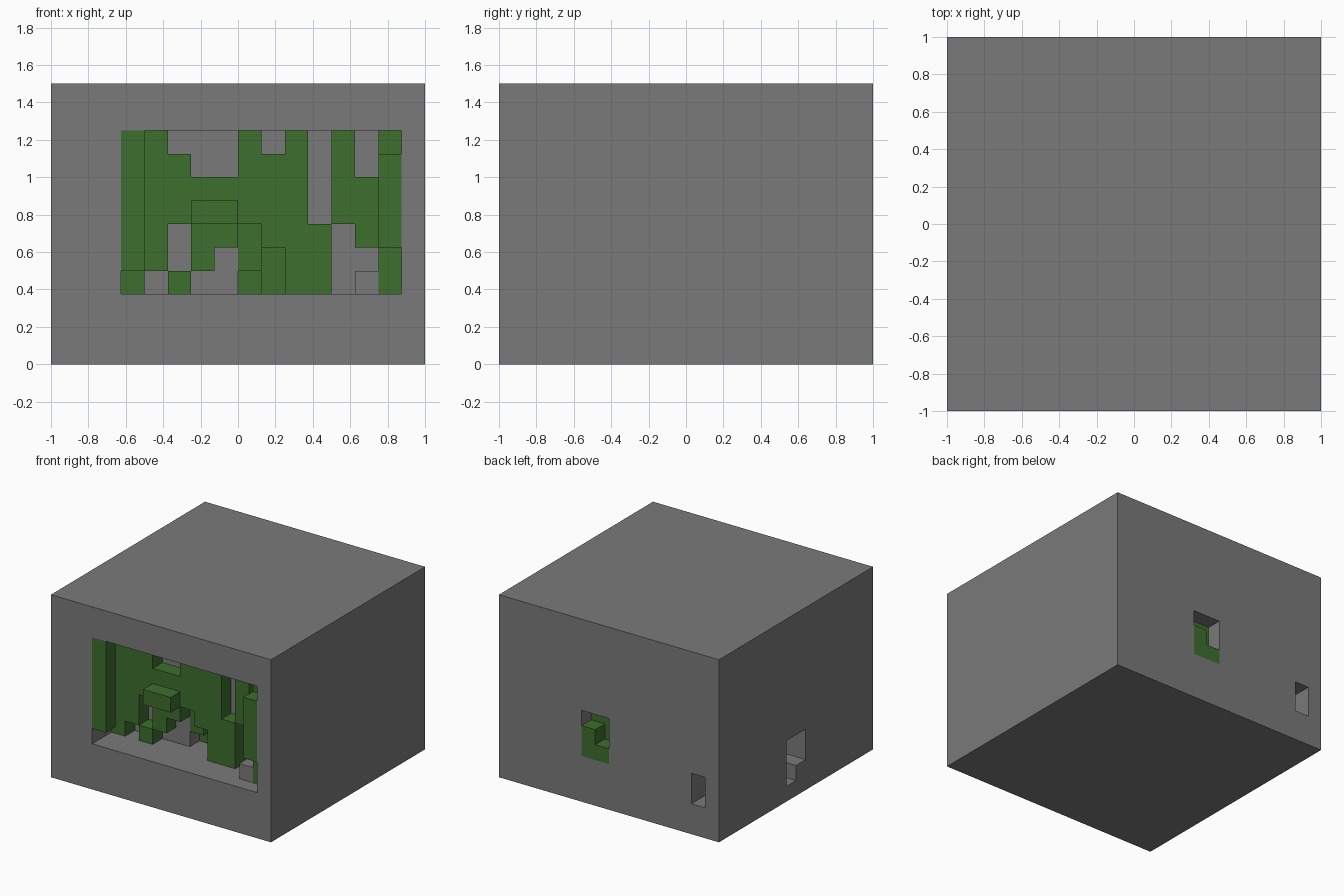
import bpy, bmesh
from itertools import product
from mathutils import Vector

old = bpy.data.objects.get("Cube")
if old:
    bpy.data.objects.remove(old, do_unlink=True)

CELL = 0.125
SIZE = (16, 16, 12)
cells = {}          # block position -> kind of block


def fill(kind, xs, ys, zs):
    """Fill (or carve, when kind is None) a box of blocks, inclusive ranges."""
    for p in product(*(range(a, b + 1) for a, b in (xs, ys, zs))):
        if kind:
            cells[p] = kind
        else:
            cells.pop(p, None)


def material(name, colour):
    mat = bpy.data.materials.new(name)
    mat.use_nodes = True
    mat.diffuse_color = (*colour, 1)
    bsdf = mat.node_tree.nodes["Principled BSDF"]
    bsdf.inputs["Base Color"].default_value = (*colour, 1)
    bsdf.inputs["Roughness"].default_value = 0.9
    return mat


def build(name, kind, mat):
    """Make one mesh from the exposed sides of all blocks of a kind."""
    bm = bmesh.new()
    verts = {}

    def vert(p):
        key = tuple(p)
        if key not in verts:
            centred = (key[0] - SIZE[0] / 2, key[1] - SIZE[1] / 2, key[2])
            verts[key] = bm.verts.new(Vector(centred) * CELL)
        return verts[key]

    for pos, value in cells.items():
        if value != kind:
            continue
        for axis, side in product(range(3), (0, 1)):
            near = list(pos)
            near[axis] += 2 * side - 1
            if tuple(near) in cells:
                continue
            u, v = (axis + 1) % 3, (axis + 2) % 3
            loop = []
            for du, dv in ((0, 0), (1, 0), (1, 1), (0, 1)):
                p = list(pos)
                p[axis] += side
                p[u] += du
                p[v] += dv
                loop.append(vert(p))
            bm.faces.new(loop if side else loop[::-1])
    mesh = bpy.data.meshes.new(name)
    bm.to_mesh(mesh)
    bm.free()
    mesh.materials.append(mat)
    obj = bpy.data.objects.new(name, mesh)
    bpy.context.collection.objects.link(obj)


# Solid rock with a wide cave opening at the front
fill("rock", (0, 15), (0, 15), (0, 11))
fill(None, (3, 14), (0, 2), (3, 9))

# Mossy back wall of the cave, top row first
WALL = ("##...#.#.#.#",
        "###..###.#.#",
        "########.###",
        "########.###",
        "##.##..##.##",
        "##.#...##..#",
        "#.#....##..#")
WALL = WALL[:4] + ("##.##.###.##",) + WALL[5:]
for row, line in enumerate(WALL):
    for col, mark in enumerate(line):
        if mark == "#":
            cells[(3 + col, 2, 9 - row)] = "moss"

# Stepped pocket in the middle of the wall
fill("moss", (8, 8), (3, 3), (4, 5))
fill(None, (8, 8), (3, 3), (3, 3))
fill("moss", (8, 8), (4, 4), (3, 3))
fill(None, (9, 9), (3, 4), (3, 4))
fill("moss", (9, 9), (5, 5), (3, 4))

# Moss slabs and ledges in front of the wall
fill("moss", (3, 3), (0, 0), (4, 9))
fill("moss", (6, 7), (1, 1), (6, 6))
fill("moss", (14, 14), (1, 1), (3, 9))
fill("moss", (14, 14), (0, 0), (5, 8))

# Loose rock on the cave floor
fill("rock", (13, 13), (1, 2), (3, 3))

# Mossy window at the back
fill("moss", (8, 9), (14, 15), (3, 5))
fill(None, (8, 8), (15, 15), (4, 5))
fill(None, (9, 9), (15, 15), (5, 5))

# Small tunnel mouths at the back and on the side
fill(None, (1, 1), (14, 15), (2, 3))
fill(None, (0, 1), (7, 8), (2, 3))
fill(None, (0, 1), (8, 8), (1, 1))

build("rock_body", "rock", material("stone grey", (0.195, 0.195, 0.195)))
build("moss_growth", "moss", material("moss green", (0.048, 0.156, 0.027)))
